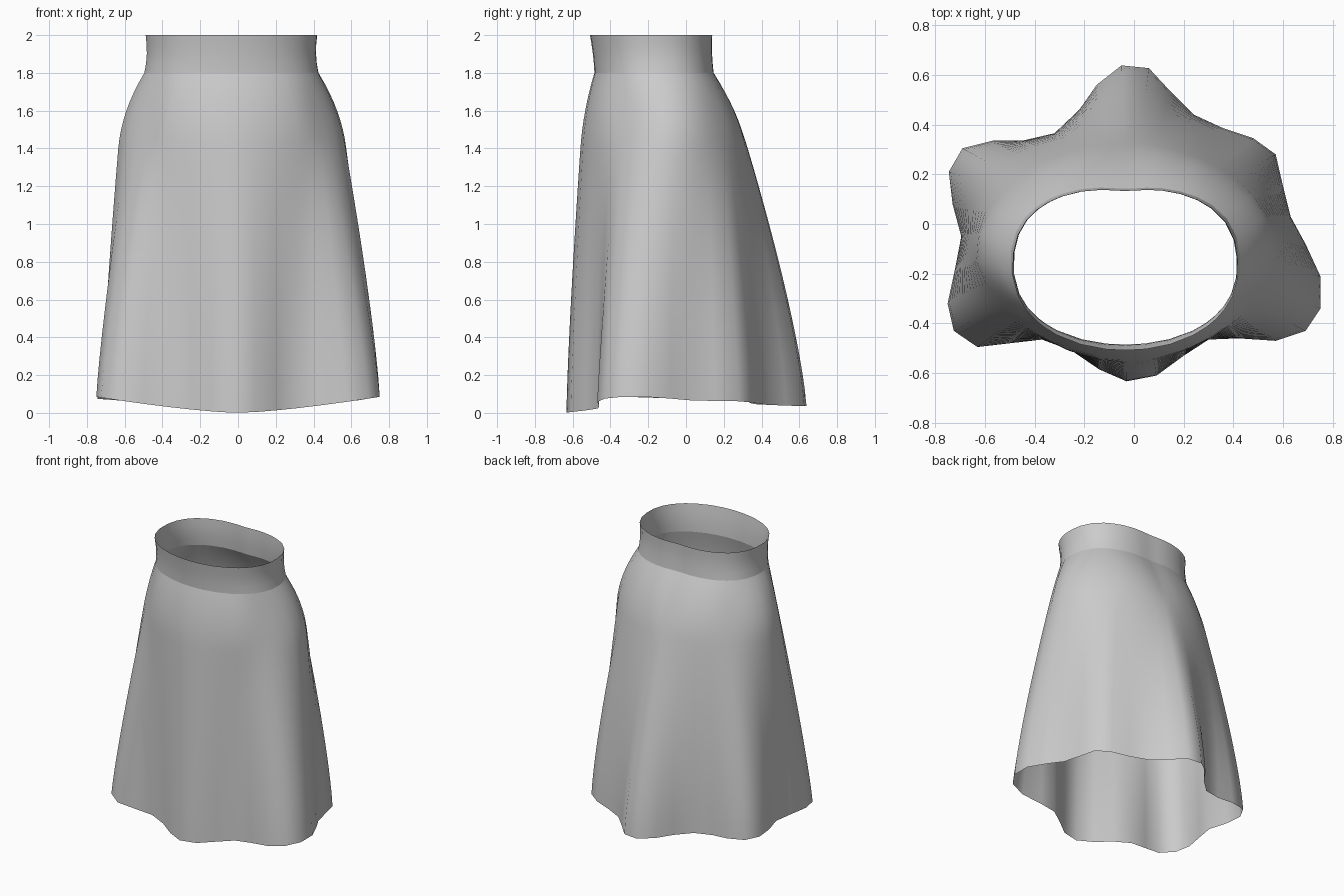
import bpy, bmesh, math

if "Cube" in bpy.data.objects:
    bpy.data.objects.remove(bpy.data.objects["Cube"])

# Hem outline seen from above, counter-clockwise from the front fold
HEM = [(-.03, -.633), (.09, -.61), (.2, -.53), (.3, -.465), (.42, -.46), (.57, -.47),
       (.69, -.43), (.75, -.34), (.75, -.21), (.69, -.08), (.63, .03), (.60, .15),
       (.57, .28), (.48, .345), (.36, .385), (.24, .44), (.15, .53), (.06, .627),
       (-.05, .638), (-.15, .56), (-.22, .46), (-.32, .365), (-.45, .335), (-.57, .335),
       (-.69, .305), (-.745, .21), (-.73, .08), (-.695, -.05), (-.72, -.18), (-.75, -.32),
       (-.725, -.43), (-.63, -.495), (-.5, -.48), (-.37, -.465), (-.25, -.51), (-.14, -.585)]
CX, CY = -.032, -.14
ANGLES = [math.atan2(y - CY, x - CX) for x, y in HEM]
N = len(HEM)
HIP_Z, WAIST_Z = 1.4, 1.8


def oval(angle, cx, cy, a, b, n, dip=0.0):
    """Point on a rounded oval of exponent n, with an optional dip at the back."""
    c, s = math.cos(angle), math.sin(angle)
    r = (abs(c / a) ** n + abs(s / b) ** n) ** (-1 / n)
    r -= dip * math.exp(-(c / .3) ** 2) * (s > 0)
    return cx + r * c, cy + r * s


def waist(angle, cx=-.035, cy=-.166, a=.462, b=.319):
    return oval(angle, cx, cy, a, b, 2.5 if math.sin(angle) > 0 else 2.08, .011)


def hip(angle):
    return oval(angle, -.03, -.116, .608, .443, 1.9 if math.sin(angle) > 0 else 1.75)


def hem_height(x, y):
    side = abs(x) / .75
    return .085 * side ** 1.4 if y < 0 else .035 + .04 * side ** 1.5


def drape_power(i):
    """Valleys hang straighter and fill out sooner; the front corners flare later."""
    (x0, y0), (x1, y1), (x2, y2) = HEM[i - 3], HEM[i], HEM[(i + 3) % N]
    c, s = math.cos(ANGLES[i]), math.sin(ANGLES[i])
    valley = ((x0 + x2) / 2 - x1) * c + ((y0 + y2) / 2 - y1) * s
    corner = .2 * abs(2 * s * c) * (s < 0)
    return 1.3 - corner + 1.0 * min(1, max(0, valley / .05))


def drape_line(i):
    """Points of one vertical line of the skirt, from hem up to waist."""
    x, y = HEM[i]
    z0, q = hem_height(x, y), drape_power(i)
    h, w = hip(ANGLES[i]), waist(ANGLES[i])
    pts = []
    for k in range(15):
        t = 1 - k / 14
        f = 1 - (1 - t) ** q
        pts.append((h[0] + (x - h[0]) * f, h[1] + (y - h[1]) * f, HIP_Z + (z0 - HIP_Z) * t))
    # Hip to waist: a curve that continues the slope of the drape below
    for k in range(1, 9):
        s = 1 - k / 8
        p = []
        for hh, ww, e in zip(h, w, (x, y)):
            d, m = hh - ww, q * (e - hh) * (WAIST_Z - HIP_Z) / (HIP_Z - z0)
            p.append(ww + (2 * d - m) * s + (m - d) * s * s)
        pts.append((*p, WAIST_Z - (WAIST_Z - HIP_Z) * s))
    return pts


def loft(name, rings):
    """Open smooth tube through a list of closed rings."""
    bm = bmesh.new()
    rows = [[bm.verts.new(p) for p in ring] for ring in rings]
    for low, high in zip(rows, rows[1:]):
        for i in range(len(low)):
            j = (i + 1) % len(low)
            bm.faces.new((low[i], low[j], high[j], high[i])).smooth = True
    mesh = bpy.data.meshes.new(name)
    bm.to_mesh(mesh)
    bm.free()
    obj = bpy.data.objects.new(name, mesh)
    bpy.context.collection.objects.link(obj)
    return obj


# Skirt body with draped folds
loft("skirt_body", list(zip(*[drape_line(i) for i in range(N)])))

# Waistband, slightly pinched in the middle
BAND = [(1.8, -.035, -.166, .462, .319), (1.85, -.035, -.170, .453, .318),
        (1.9, -.035, -.174, .449, .319), (1.95, -.035, -.178, .450, .322),
        (2.0, -.035, -.181, .455, .327)]
loft("waistband", [[(*waist(ang, *oval_size), z) for ang in ANGLES]
                   for z, *oval_size in BAND])
